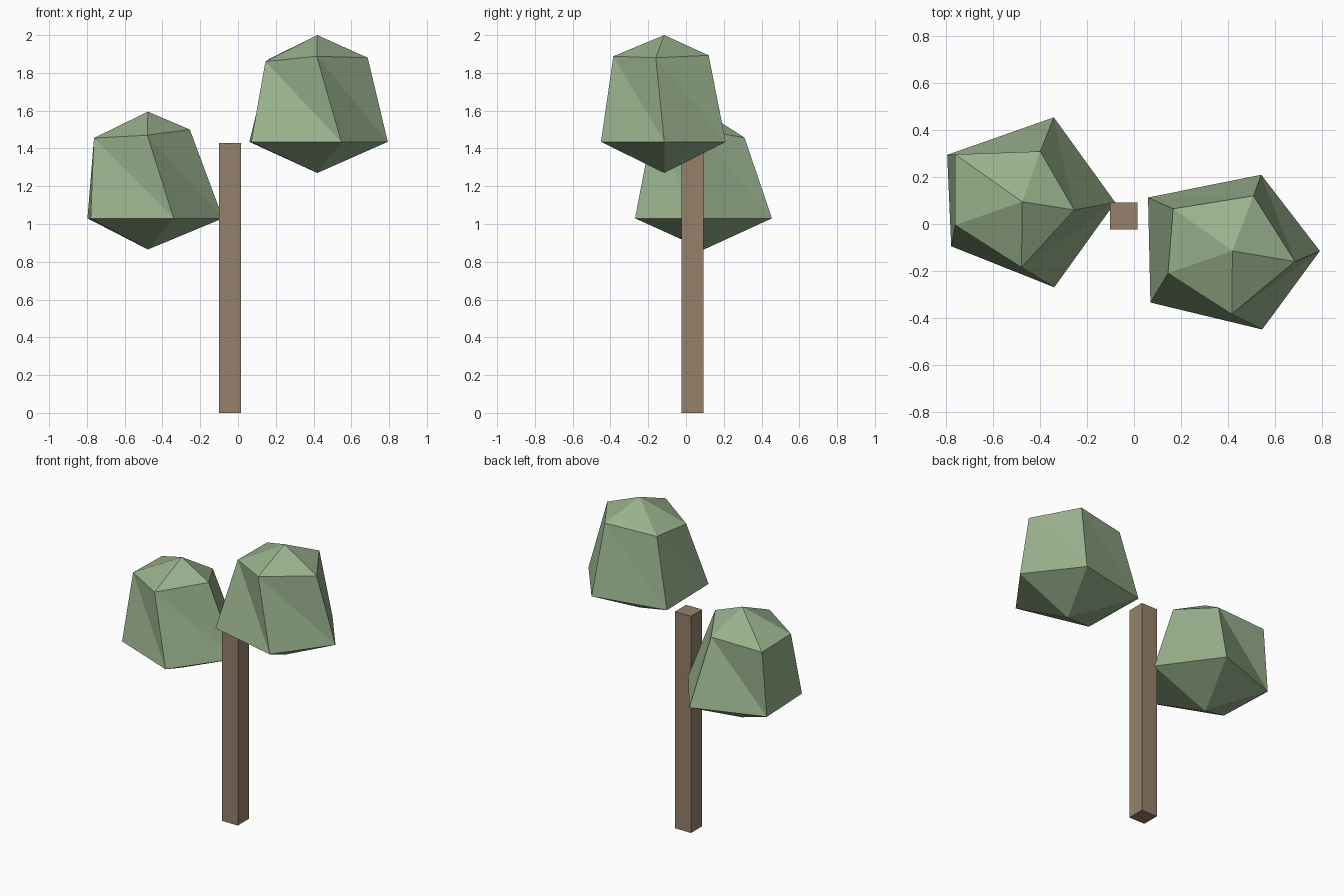
import bpy
import bmesh

if "Cube" in bpy.data.objects:
    bpy.data.objects.remove(bpy.data.objects["Cube"])


def make_material(name, rgb):
    mat = bpy.data.materials.new(name)
    mat.diffuse_color = (*rgb, 1.0)
    mat.use_nodes = True
    mat.node_tree.nodes["Principled BSDF"].inputs["Base Color"].default_value = mat.diffuse_color
    return mat


def make_object(name, bm, mat):
    bmesh.ops.recalc_face_normals(bm, faces=bm.faces[:])
    mesh = bpy.data.meshes.new(name)
    bm.to_mesh(mesh)
    bm.free()
    mesh.materials.append(mat)
    obj = bpy.data.objects.new(name, mesh)
    bpy.context.collection.objects.link(obj)
    return obj


def make_crown(name, center, bottom, rim_z, top, rim, shoulder, mat):
    """Faceted crown: lower point, wide rim, narrower twisted shoulder, peak."""
    bm = bmesh.new()
    low = bm.verts.new((*center, bottom))
    peak = bm.verts.new((*center, top))
    a = [bm.verts.new((x, y, rim_z)) for x, y in rim]
    b = [bm.verts.new(p) for p in shoulder]
    n = len(a)
    for i in range(n):
        j = (i + 1) % n
        bm.faces.new((low, a[j], a[i]))
        bm.faces.new((a[i], a[j], b[i]))
        bm.faces.new((a[j], b[j], b[i]))
        bm.faces.new((b[i], b[j], peak))
    return make_object(name, bm, mat)


leaf = make_material("leaf green", (0.314, 0.440, 0.262))
bark = make_material("bark brown", (0.305, 0.220, 0.147))

# Square trunk
bm = bmesh.new()
bmesh.ops.create_cube(bm, size=1.0)
bmesh.ops.scale(bm, vec=(0.117, 0.117, 1.43), verts=bm.verts[:])
bmesh.ops.translate(bm, vec=(-0.043, 0.034, 0.715), verts=bm.verts[:])
make_object("trunk", bm, bark)

# Upper crown on the right, points counter-clockwise
make_crown(
    "upper_crown", (0.42, -0.115), 1.27, 1.435, 2.0,
    [(0.07, -0.335), (0.547, -0.45), (0.793, -0.115), (0.543, 0.21), (0.06, 0.113)],
    [(0.145, -0.21, 1.86), (0.417, -0.385, 1.888), (0.687, -0.16, 1.88),
     (0.51, 0.12, 1.893), (0.167, 0.065, 1.875)], leaf)

# Lower crown on the left
make_crown(
    "lower_crown", (-0.477, 0.095), 0.865, 1.03, 1.595,
    [(-0.78, -0.095), (-0.34, -0.27), (-0.08, 0.092), (-0.342, 0.455), (-0.797, 0.295)],
    [(-0.763, -0.005, 1.455), (-0.48, -0.185, 1.47), (-0.255, 0.06, 1.50),
     (-0.40, 0.31, 1.457), (-0.763, 0.297, 1.448)], leaf)
